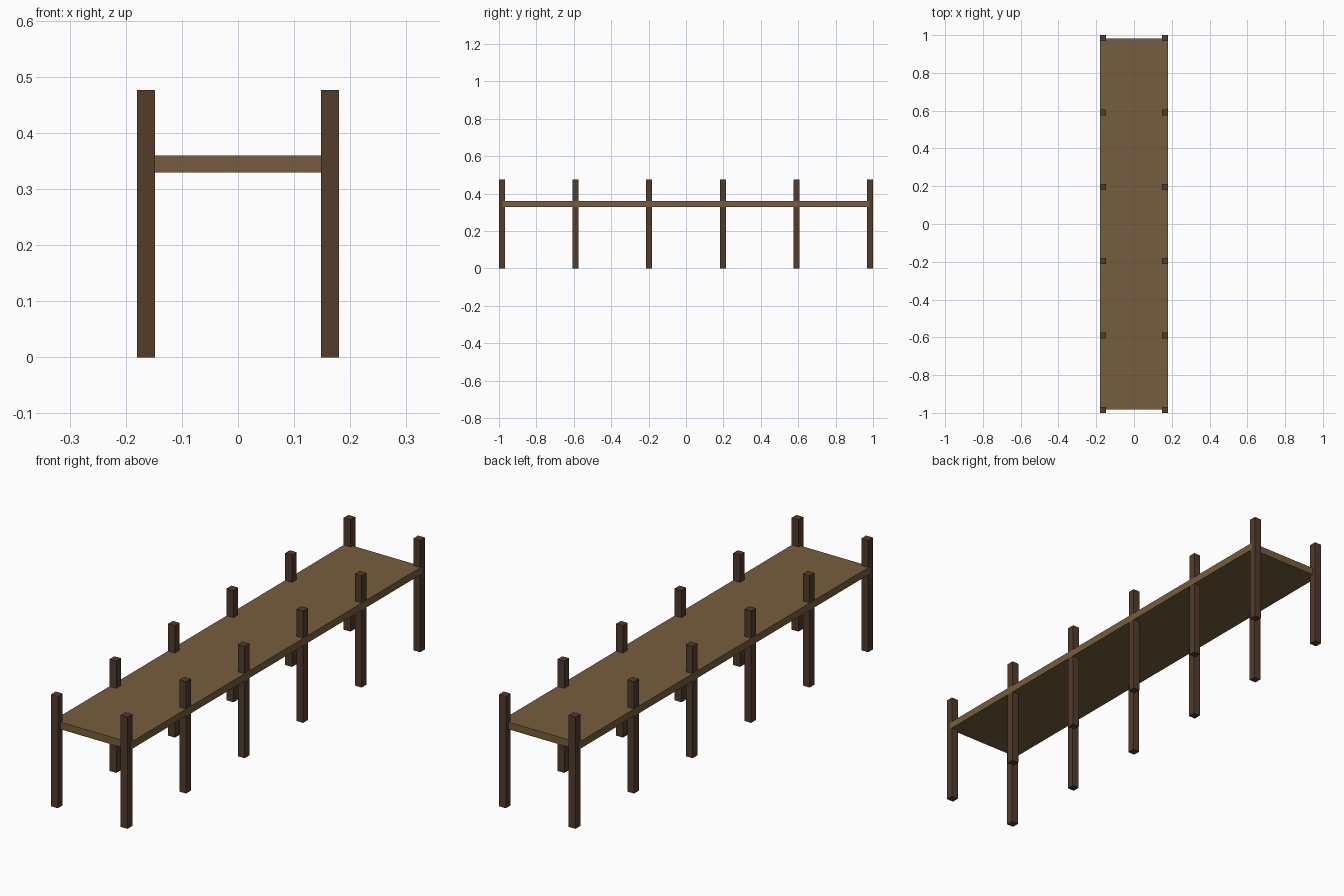
import bpy

if "Cube" in bpy.data.objects:
    bpy.data.objects.remove(bpy.data.objects["Cube"])


def material(name, rgb):
    m = bpy.data.materials.new(name)
    m.diffuse_color = (*rgb, 1)
    m.use_nodes = True
    m.node_tree.nodes["Principled BSDF"].inputs["Base Color"].default_value = m.diffuse_color
    return m


def box(name, center, size, mat):
    bpy.ops.mesh.primitive_cube_add(size=1, location=center)
    ob = bpy.context.object
    ob.name = name
    ob.scale = size
    bpy.ops.object.transform_apply(location=False, rotation=False, scale=True)
    ob.data.materials.append(mat)
    return ob


post_wood = material("dark_wood", (0.085, 0.045, 0.025))
deck_wood = material("deck_wood", (0.18, 0.11, 0.047))

POST = 0.032
HEIGHT = 0.476
WIDTH = 0.36
LENGTH = 2.0

# Walkway deck, its long edges flush with the outer post faces
box("deck", (0, 0, 0.3445), (WIDTH + 0.0006, 1.964, 0.031), deck_wood)

# Six pairs of square posts
first = -(LENGTH - POST) / 2
step = (LENGTH - POST) / 5
for i in range(6):
    for side, label in ((-1, "left"), (1, "right")):
        x = side * (WIDTH - POST) / 2
        box(f"{label}_post_{i + 1}", (x, first + i * step, HEIGHT / 2),
            (POST, POST, HEIGHT), post_wood)
